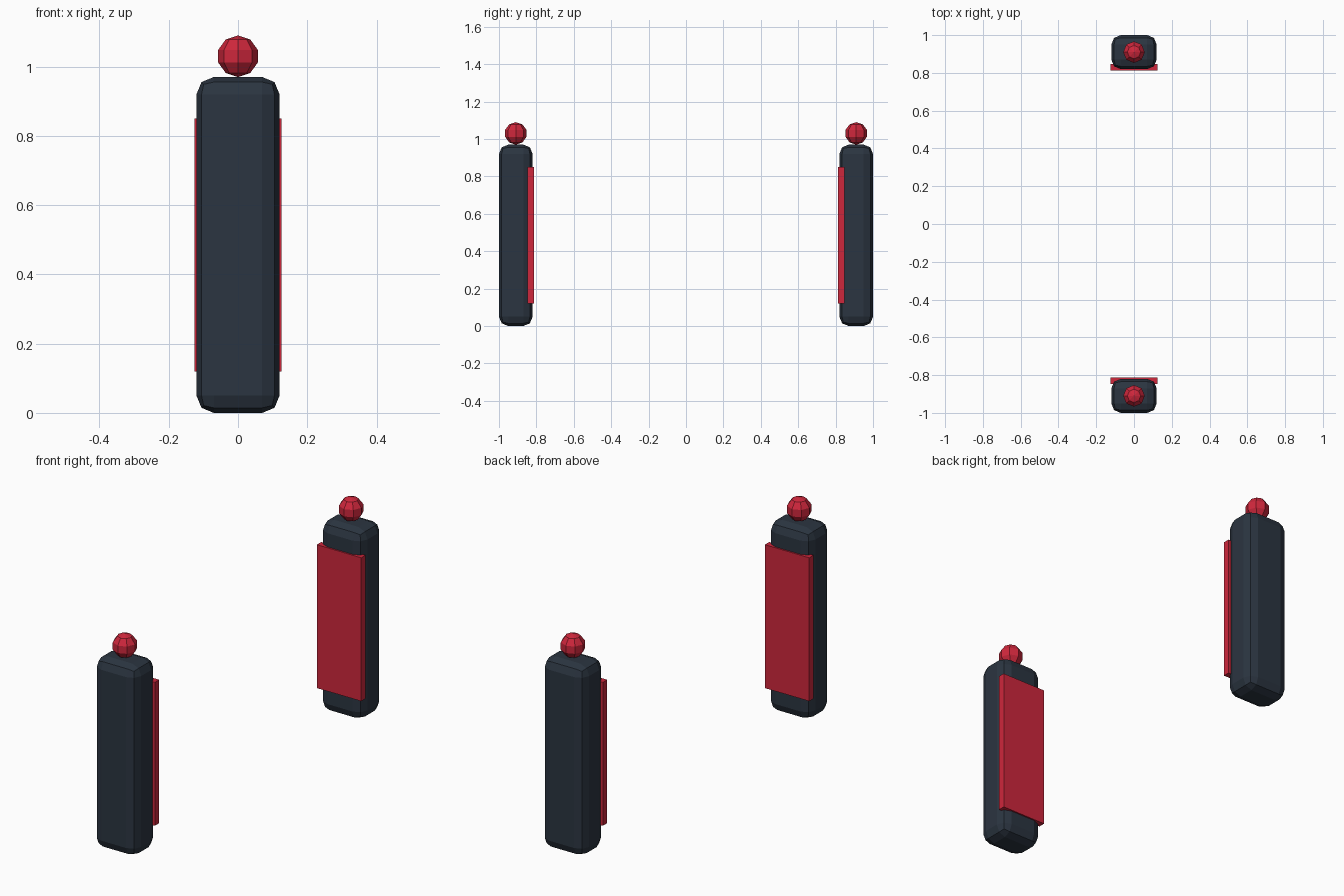
import bpy
import math

cube = bpy.data.objects.get("Cube")
if cube:
    bpy.data.objects.remove(cube, do_unlink=True)


def make_material(name, color):
    mat = bpy.data.materials.new(name)
    mat.use_nodes = True
    mat.diffuse_color = color
    mat.node_tree.nodes["Principled BSDF"].inputs["Base Color"].default_value = color
    return mat


charcoal = make_material("charcoal", (0.024, 0.035, 0.052, 1))
red = make_material("red", (0.62, 0.02, 0.045, 1))


def box(name, size, center, mat, bevel=0):
    bpy.ops.mesh.primitive_cube_add(size=1, location=center)
    obj = bpy.context.object
    obj.name = name
    obj.scale = size
    bpy.ops.object.transform_apply(location=False, rotation=False, scale=True)
    obj.data.materials.append(mat)
    if bevel:
        mod = obj.modifiers.new("rounded_edges", "BEVEL")
        mod.width = bevel
        mod.segments = 2
    return obj


# Two matching posts whose panels face each other
for label, side in (("front", -1), ("back", 1)):
    # Rounded post body
    box(label + "_post", (0.24, 0.18, 0.97), (0, side * 0.91, 0.485), charcoal, 0.05)

    # Flat panel on the inner face
    box(label + "_panel", (0.25, 0.035, 0.73), (0, side * 0.83, 0.485), red)

    # Faceted beacon on top
    bpy.ops.mesh.primitive_uv_sphere_add(
        segments=8, ring_count=5, radius=0.06, location=(0, side * 0.91, 1.03))
    beacon = bpy.context.object
    beacon.name = label + "_beacon"
    beacon.data.materials.append(red)
